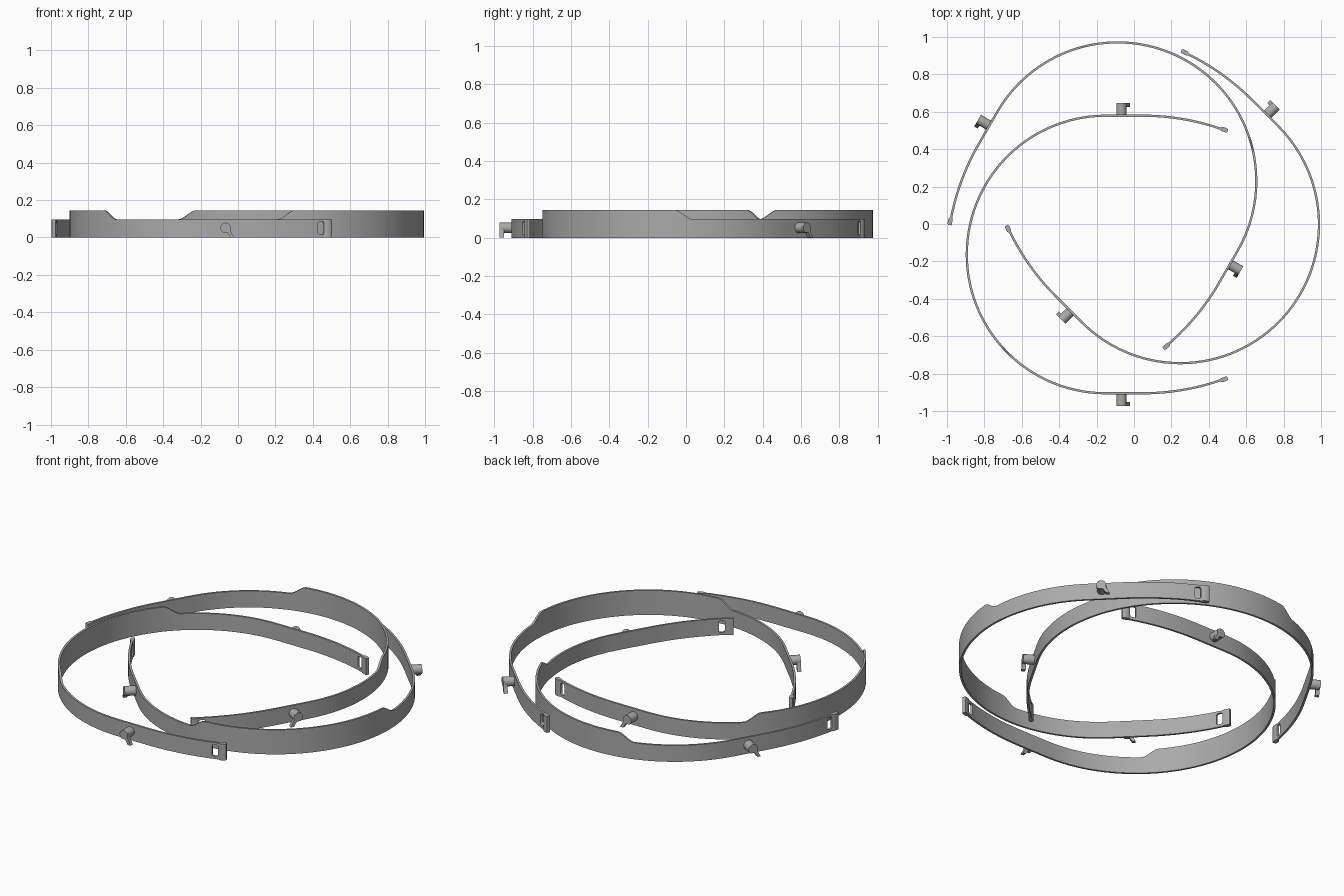
import bpy, bmesh, math
from mathutils import Matrix, Vector

if "Cube" in bpy.data.objects:
    bpy.data.objects.remove(bpy.data.objects["Cube"])

R = 0.742            # radius of the round back of each band
ARM_R = 1.27         # radius of the gently curved arms
FLAT = 0.20          # where the straight part of the arm ends
TALL, LOW = 0.145, 0.097
SLOT = (0.578, 0.610)
TIP = 0.652

grey = bpy.data.materials.new("grey plastic")
grey.diffuse_color = (0.40, 0.40, 0.40, 1)
grey.use_nodes = True
grey.node_tree.nodes["Principled BSDF"].inputs["Base Color"].default_value = grey.diffuse_color


def finish(name, bm, matrix):
    bmesh.ops.recalc_face_normals(bm, faces=bm.faces)
    me = bpy.data.meshes.new(name)
    bm.to_mesh(me)
    bm.free()
    ob = bpy.data.objects.new(name, me)
    bpy.context.collection.objects.link(ob)
    me.materials.append(grey)
    ob.matrix_world = matrix
    bpy.ops.object.select_all(action='DESELECT')
    ob.select_set(True)
    bpy.context.view_layer.objects.active = ob
    bpy.ops.object.shade_smooth_by_angle(angle=math.radians(35))
    return ob


def half_columns():
    """Columns from the middle of the back to the tip: point, normal, heights, offsets."""
    cols = []
    angles = [i * 3 for i in range(14)] + [40 + i for i in range(10)] + [52 + i * 3.8 for i in range(11)]
    for a in angles:
        t = min(max((a - 40.5) / 7.5, 0), 1)
        top = TALL - (TALL - LOW) * t * t * (3 - 2 * t)
        r = math.radians(180 - a)
        n = Vector((math.cos(r), math.sin(r)))
        cols.append((n * R, n, top, 0.0485, 0.0485, 0.006, 0.006))
    s0, s1 = SLOT
    xs = [0.1, FLAT] + [FLAT + 0.0375 * i for i in range(1, 11)]
    xs += [s0, s0 + 0.001, s0 + 0.004, s0 + 0.009, s1 - 0.009, s1 - 0.004, s1 - 0.001, s1]
    xs += [0.614, 0.620, 0.630, 0.640, 0.646, 0.650, TIP]
    for x in xs:
        a = math.asin(max(x - FLAT, 0) / ARM_R)
        n = Vector((math.sin(a), math.cos(a)))
        p = Vector((x, R - ARM_R * (1 - math.cos(a))))
        lo = hi = 0.0485
        if s0 < x < s1:                       # rounded slot
            d = max(0.009 - min(x - s0, s1 - x), 0)
            rise = 0.009 - math.sqrt(max(0.009 ** 2 - d * d, 0))
            lo, hi = 0.016 + rise, 0.084 - rise
        elif x in SLOT:
            lo, hi = 0.025, 0.075
        t = min(max((x - 0.612) / 0.010, 0), 1)  # thick lip at the tip
        e = max(x - 0.640, 0) / 0.012
        lip = t * math.sqrt(max(1 - 0.8 * e * e, 0))
        cols.append((p, n, LOW, lo, hi, 0.006 + 0.008 * lip, 0.006 + 0.004 * lip))
    return cols


def make_band(name, matrix):
    half = half_columns()
    flip = lambda c: (Vector((c[0].x, -c[0].y)), Vector((c[1].x, -c[1].y))) + c[2:]
    cols = [flip(c) for c in reversed(half[1:])] + half
    bm = bmesh.new()
    grid = []
    for p, n, top, lo, hi, out, inn in cols:
        rows = []
        for d in (out, -inn):
            q = p + n * d
            rows.append([bm.verts.new((q.x, q.y, z)) for z in (0, lo, hi, top)])
        grid.append(rows)
    quad = lambda *v: bm.faces.new(v)
    for i in range(len(cols) - 1):
        (ao, ai), (bo, bi) = grid[i], grid[i + 1]
        slot = cols[i][4] > cols[i][3] and cols[i + 1][4] > cols[i + 1][3]
        for k in range(3):
            if k == 1 and slot:
                quad(ao[1], bo[1], bi[1], ai[1])
                quad(ao[2], ai[2], bi[2], bo[2])
            else:
                quad(ao[k], bo[k], bo[k + 1], ao[k + 1])
                quad(ai[k], ai[k + 1], bi[k + 1], bi[k])
        quad(ao[0], ai[0], bi[0], bo[0])
        quad(ao[3], bo[3], bi[3], ai[3])
    for o, i in (grid[0], grid[-1]):
        for k in range(3):
            quad(o[k], o[k + 1], i[k + 1], i[k])
    # inner slot ends, and merging of the split rows away from the slots
    for j, c in enumerate(cols):
        if c[4] > c[3]:
            left = cols[j - 1][4] > cols[j - 1][3]
            right = cols[j + 1][4] > cols[j + 1][3]
            if left != right:
                o, i = grid[j]
                quad(o[1], o[2], i[2], i[1])
    bmesh.ops.remove_doubles(bm, verts=bm.verts, dist=0.00005)
    finish(name, bm, matrix)


def extrude_outline(bm, pts, y0, y1):
    a = [bm.verts.new((x, y0, z)) for x, z in pts]
    b = [bm.verts.new((x, y1, z)) for x, z in pts]
    bm.faces.new(a)
    bm.faces.new(b[::-1])
    for i in range(len(pts)):
        j = (i + 1) % len(pts)
        bm.faces.new((a[i], a[j], b[j], b[i]))


def make_hook(name, side, matrix):
    cx, cz, r = 0.085, 0.052, 0.027
    bm = bmesh.new()
    # round peg
    circle = [(cx + r * math.cos(i * math.tau / 28), cz + r * math.sin(i * math.tau / 28)) for i in range(28)]
    extrude_outline(bm, circle, side * R, side * (R + 0.060))
    # slanted tail on the outer end of the peg
    head = [(cx + r * math.cos(math.radians(a)), cz + r * math.sin(math.radians(a)))
            for a in range(20, 241, 20)]
    tail = [(cx + 0.010, 0.028), (cx + 0.026, 0.001), (cx + 0.045, 0.001), (cx + 0.026, 0.036)]
    extrude_outline(bm, head + tail, side * (R + 0.046), side * (R + 0.068))
    finish(name, bm, matrix)


# three interlocking copies: centre and opening direction
for label, x, y, turn in (("left", -0.152, -0.163, 0), ("right", 0.247, -0.002, 135), ("back", -0.088, 0.229, 240)):
    m = Matrix.Translation((x, y, 0)) @ Matrix.Rotation(math.radians(turn), 4, 'Z')
    make_band(label + "_band", m)
    make_hook(label + "_hook_a", 1, m)
    make_hook(label + "_hook_b", -1, m)
